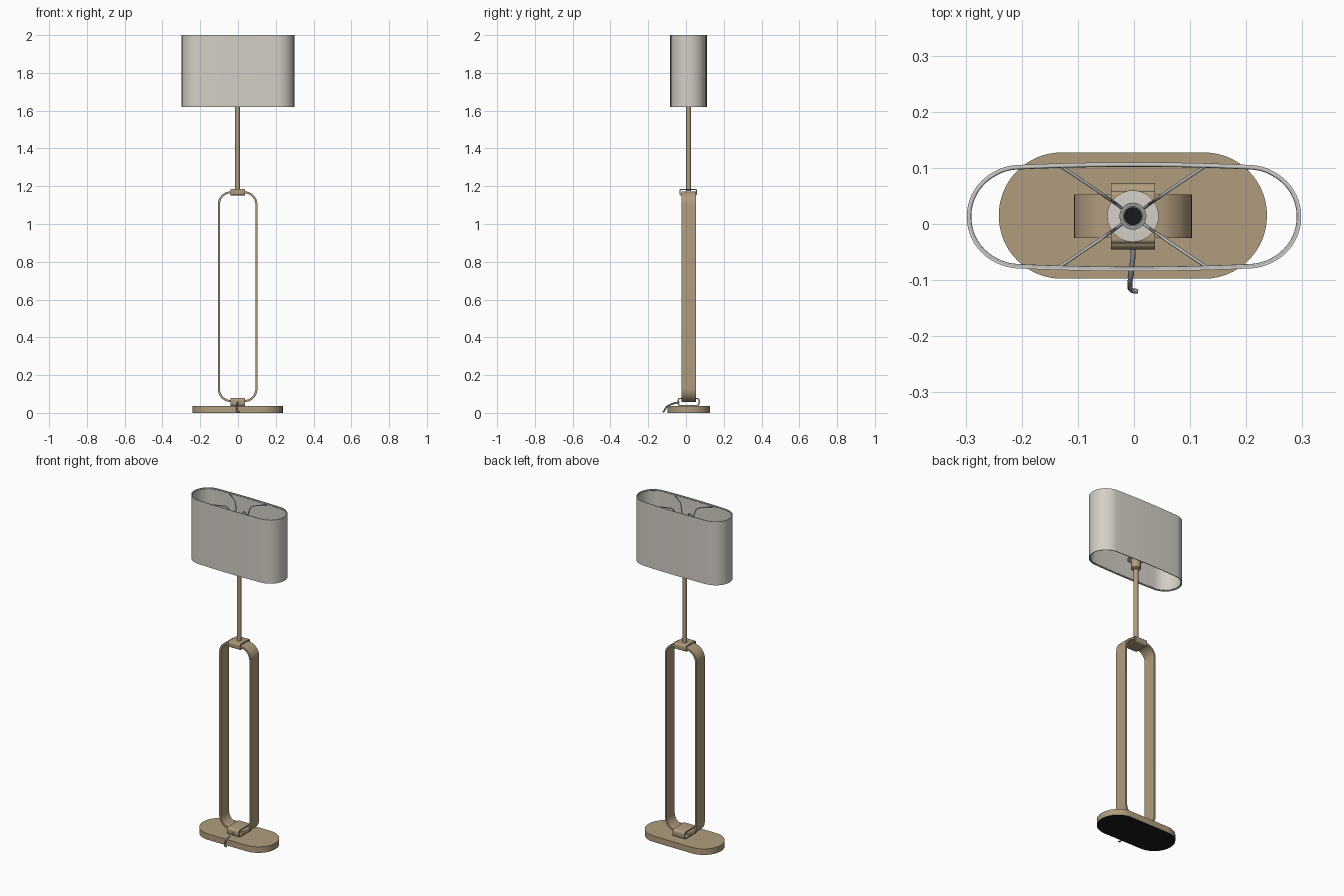
import bpy, bmesh, math
from mathutils import Vector

if "Cube" in bpy.data.objects:
    bpy.data.objects.remove(bpy.data.objects["Cube"])

CX, CY = -0.002, 0.014


def mat(name, rgb):
    m = bpy.data.materials.new(name)
    m.diffuse_color = (*rgb, 1)
    m.use_nodes = True
    m.node_tree.nodes["Principled BSDF"].inputs["Base Color"].default_value = m.diffuse_color
    return m


BRASS = mat("brushed_brass", (0.44, 0.335, 0.21))
FABRIC = mat("shade_fabric", (0.66, 0.63, 0.57))
STEEL = mat("wire_steel", (0.5, 0.5, 0.5))
BLACK = mat("black_felt", (0.01, 0.01, 0.01))
GREY = mat("cord_grey", (0.3, 0.3, 0.3))


def finish(name, bm, *mats):
    bmesh.ops.recalc_face_normals(bm, faces=bm.faces)
    me = bpy.data.meshes.new(name)
    bm.to_mesh(me)
    bm.free()
    ob = bpy.data.objects.new(name, me)
    bpy.context.collection.objects.link(ob)
    for m in mats:
        me.materials.append(m)
    bpy.ops.object.select_all(action='DESELECT')
    ob.select_set(True)
    bpy.context.view_layer.objects.active = ob
    bpy.ops.object.shade_smooth_by_angle(angle=math.radians(35))
    return ob


def rounded(hw, hh, r, n=10):
    """Rounded rectangle outline centred on the origin."""
    pts = []
    for k, (sx, sy) in enumerate([(1, 1), (-1, 1), (-1, -1), (1, -1)]):
        for i in range(n + 1):
            a = math.pi / 2 * (k + i / n)
            pts.append((sx * (hw - r) + r * math.cos(a), sy * (hh - r) + r * math.sin(a)))
    return pts


def band(name, outer, inner, place, d0, d1, m):
    """Closed strip between two matching outlines, extruded from d0 to d1."""
    bm = bmesh.new()
    rings = [[bm.verts.new(place(u, v, d)) for u, v in o]
             for o, d in ((outer, d0), (outer, d1), (inner, d1), (inner, d0))]
    n = len(outer)
    for k in range(4):
        a, b = rings[k], rings[(k + 1) % 4]
        for i in range(n):
            j = (i + 1) % n
            bm.faces.new((a[i], a[j], b[j], b[i]))
    return finish(name, bm, m)


def lathe(name, prof, m, n=32):
    """Turned part around the lamp axis from (radius, z) points."""
    bm = bmesh.new()
    rings = [[bm.verts.new((CX + r * math.cos(2 * math.pi * i / n),
                            CY + r * math.sin(2 * math.pi * i / n), z))
              for i in range(n)] for r, z in prof]
    for a, b in zip(rings, rings[1:]):
        for i in range(n):
            bm.faces.new((a[i], a[(i + 1) % n], b[(i + 1) % n], b[i]))
    bm.faces.new(rings[0])
    bm.faces.new(rings[-1])
    return finish(name, bm, m)


def tube(name, pts, r, m):
    cu = bpy.data.curves.new(name, 'CURVE')
    cu.dimensions = '3D'
    cu.bevel_depth = r
    cu.bevel_resolution = 2
    cu.use_fill_caps = True
    sp = cu.splines.new('POLY')
    sp.points.add(len(pts) - 1)
    for p, q in zip(sp.points, pts):
        p.co = (*q, 1)
    ob = bpy.data.objects.new(name, cu)
    bpy.context.collection.objects.link(ob)
    cu.materials.append(m)


# Base: stadium slab with black underside
bm = bmesh.new()
f = bm.faces.new([bm.verts.new((CX + u, CY + 0.001 + v, 0))
                  for u, v in rounded(0.239, 0.1125, 0.112, 16)])
g = bmesh.ops.extrude_face_region(bm, geom=[f])
bmesh.ops.translate(bm, vec=(0, 0, 0.036),
                    verts=[e for e in g['geom'] if isinstance(e, bmesh.types.BMVert)])
bm.normal_update()
for f in bm.faces:
    if abs(f.normal.z) > 0.9 and f.calc_center_median().z < 0.01:
        f.material_index = 1
finish("base", bm, BRASS, BLACK)

# Tall loop frame
zc, hz, t = 0.615, 0.558, 0.011
band("loop_frame", rounded(0.105, hz, 0.07), rounded(0.105 - t, hz - t, 0.07 - t),
     lambda u, v, d: (CX + u, d, zc + v), -0.025, 0.053, BRASS)

# Sleeves that clamp the loop at the bottom and the top
for name, yc, hy, z0, z1, r in (("bottom_sleeve", 0.014, 0.059, 0.036, 0.08, 0.014),
                                ("top_sleeve", 0.012, 0.047, 1.152, 1.186, 0.008)):
    hh = (z1 - z0) / 2
    band(name, rounded(hy, hh, r, 6), rounded(hy - 0.007, hh - 0.007, r - 0.006, 6),
         lambda u, v, d: (CX + d, yc + u, (z0 + z1) / 2 + v), -0.039, 0.039, BRASS)

# Pole, cup, socket
lathe("pole", [(0.013, 1.175), (0.013, 1.65)], BRASS)
lathe("socket_cup", [(0.013, 1.625), (0.026, 1.632), (0.026, 1.69), (0.02, 1.69)], BRASS)
lathe("socket_collar", [(0.024, 1.685), (0.046, 1.686), (0.046, 1.69), (0.024, 1.691)], FABRIC)
lathe("socket", [(0.024, 1.68), (0.024, 1.73), (0.017, 1.73), (0.017, 1.70)], GREY)
lathe("socket_core", [(0.016, 1.70), (0.016, 1.722)], BLACK)


# Oval shade with slightly bowed long sides
def shade_outline(inset):
    out = []
    for u, v in rounded(0.298 - inset, 0.090 - inset, 0.0895 - inset, 14):
        out.append((u, v))
    # add points along the long sides so they can bow
    pts = []
    for i, p in enumerate(out):
        q = out[(i + 1) % len(out)]
        pts.append(p)
        if abs(p[0] - q[0]) > 0.1:
            pts += [(p[0] + (q[0] - p[0]) * k / 12, p[1]) for k in range(1, 12)]
    res = []
    for u, v in pts:
        bow = 0.007 * max(0, 1 - (u / 0.25) ** 2)
        res.append((u, v + math.copysign(bow, v) * min(1, abs(v) / 0.08)))
    return res


band("shade", shade_outline(0), shade_outline(0.004),
     lambda u, v, d: (u, 0.013 + v, d), 1.62, 2.0, FABRIC)

# Wire rims inside the shade
for name, z in (("top_rim", 1.995), ("bottom_rim", 1.625)):
    o = [(u, 0.013 + v, z) for u, v in shade_outline(0.005)]
    tube(name + "_wire", o + o[:1], 0.003, STEEL)

# Four carrier wires: inward from the rim, then down to the socket
for sx in (-1, 1):
    for sy in (-1, 1):
        tube("carrier_wire",
             [(CX + sx * a, CY + sy * b, z) for a, b, z in
              ((0.130, 0.090, 1.994), (0.060, 0.043, 1.985), (0.048, 0.034, 1.972),
               (0.040, 0.029, 1.94), (0.030, 0.022, 1.72), (0.021, 0.015, 1.70))],
             0.0028, STEEL)

# Power cord stub at the front of the base
tube("cord", [(-0.001, -0.035, 0.056), (-0.002, -0.06, 0.052), (-0.005, -0.085, 0.043),
              (-0.007, -0.103, 0.032), (-0.007, -0.115, 0.012), (-0.003, -0.119, 0.006),
              (0.007, -0.12, 0.005)], 0.0045, GREY)
